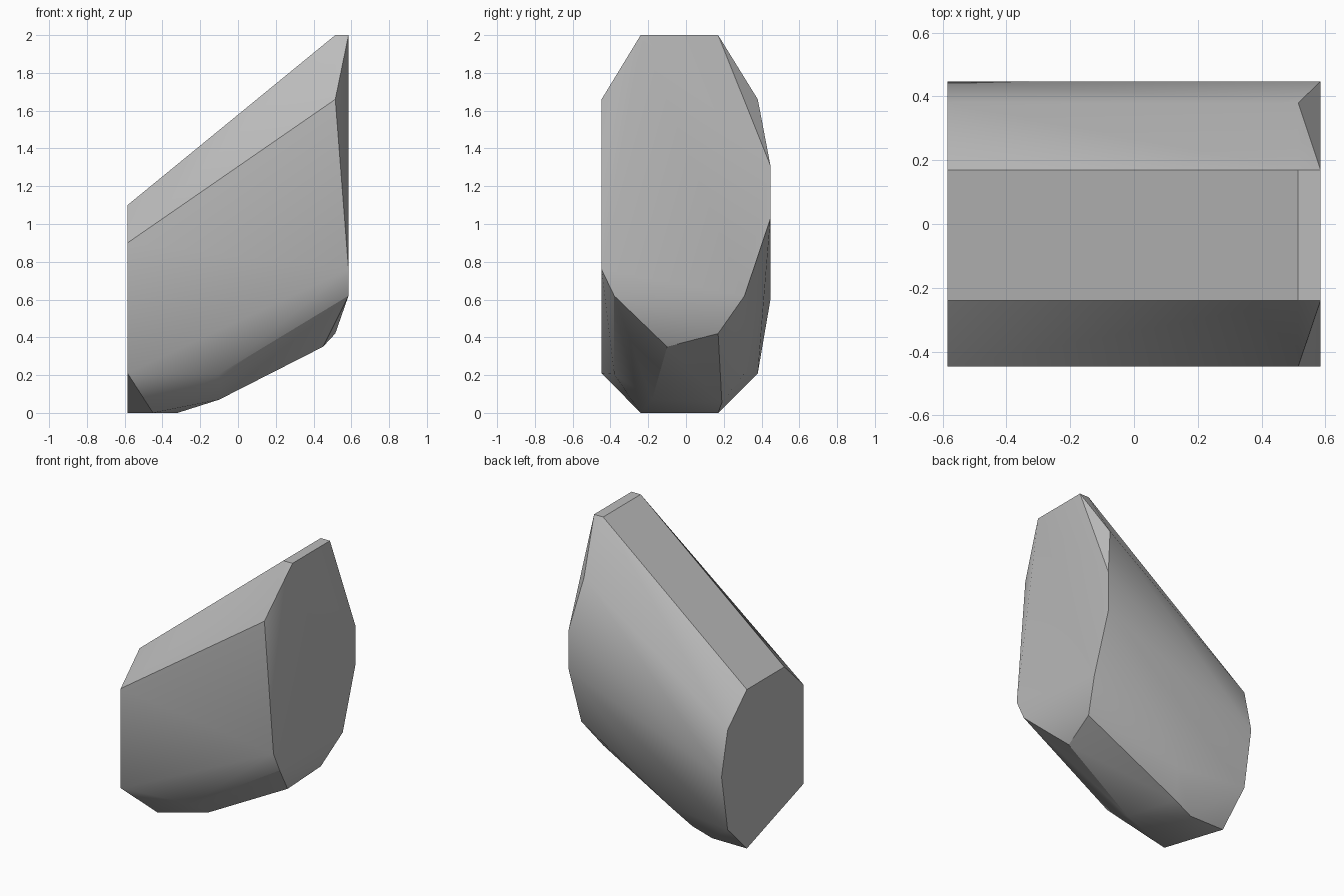
import bpy
import bmesh
import math

cube = bpy.data.objects.get("Cube")
if cube:
    bpy.data.objects.remove(cube, do_unlink=True)

END = 0.585    # half length
SIDE = 0.447   # half width

# Stone colour
stone = bpy.data.materials.new("stone grey")
stone.use_nodes = True
grey = (0.5, 0.5, 0.5, 1)
stone.diffuse_color = grey
stone.node_tree.nodes["Principled BSDF"].inputs["Base Color"].default_value = grey

# Low and tall end faces, as (y, z) outlines
low_end = [(-0.24, 1.1), (0.17, 1.1), (0.38, 0.9), (SIDE, 0.6),
           (0.38, 0.21), (0.17, 0), (-SIDE, 0.21), (-SIDE, 0.9)]
tall_end = [(-0.24, 2), (0.17, 2), (SIDE, 1.31), (SIDE, 1.03),
            (0.31, 0.62), (-0.38, 0.62), (-SIDE, 0.76)]
corners = [(-END, y, z) for y, z in low_end]
corners += [(END, y, z) for y, z in tall_end]

# Bevelled shoulder beside the tall end
corners += [(0.515, y, z) for y, z in
            [(-0.24, 2), (0.17, 2), (-SIDE, 1.66), (0.38, 1.66)]]

# Chipped underside
corners += [(-0.45, -0.24, 0), (-0.32, 0.17, 0), (-0.1, -0.18, 0.07),
            (-0.18, 0.19, 0.055), (-0.1, -0.38, 0.205), (-0.1, 0.31, 0.21),
            (0.45, -0.1, 0.35), (0.515, 0.17, 0.42)]

# Wrap the corners into one faceted boulder
bm = bmesh.new()
for co in corners:
    bm.verts.new(co)
hull = bmesh.ops.convex_hull(bm, input=bm.verts[:])
loose = {g for g in hull["geom_interior"] + hull["geom_unused"]
         if isinstance(g, bmesh.types.BMVert)}
bmesh.ops.delete(bm, geom=list(loose), context="VERTS")
bmesh.ops.dissolve_limit(bm, angle_limit=math.radians(1),
                         verts=bm.verts[:], edges=bm.edges[:])
bmesh.ops.recalc_face_normals(bm, faces=bm.faces[:])

mesh = bpy.data.meshes.new("boulder")
bm.to_mesh(mesh)
bm.free()
mesh.materials.append(stone)
boulder = bpy.data.objects.new("boulder", mesh)
bpy.context.collection.objects.link(boulder)

# Soft shading across the shallow facets
bpy.ops.object.select_all(action="DESELECT")
boulder.select_set(True)
bpy.context.view_layer.objects.active = boulder
bpy.ops.object.shade_smooth_by_angle(angle=math.radians(30))
